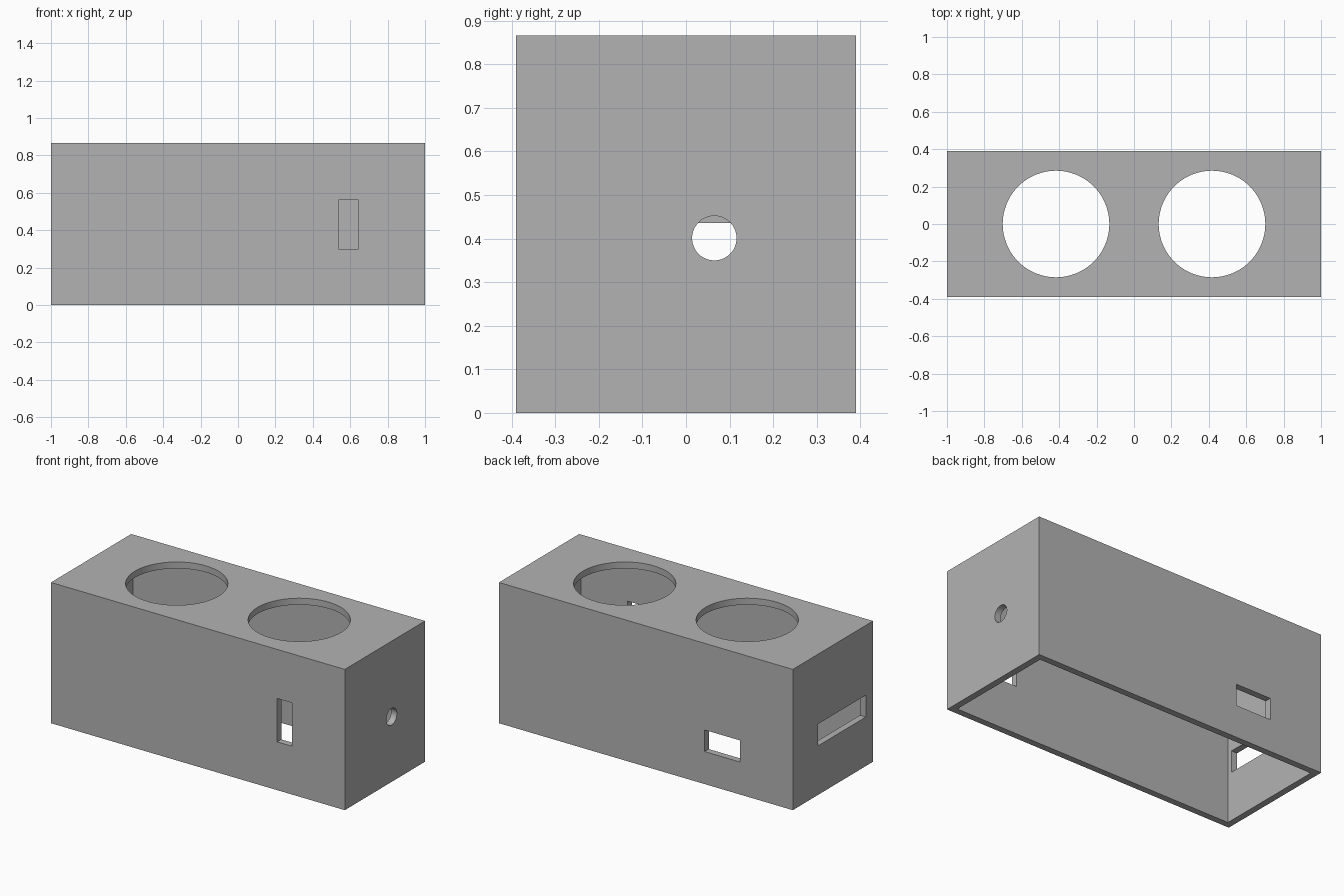
import bpy
import math

if "Cube" in bpy.data.objects:
    bpy.data.objects.remove(bpy.data.objects["Cube"])

HALF_X, HALF_Y, HEIGHT, WALL = 1.0, 0.39, 0.866, 0.04

# Single plain grey
grey = bpy.data.materials.new("plain_grey")
grey.use_nodes = True
colour = (0.45, 0.45, 0.45, 1)
grey.diffuse_color = colour
grey.node_tree.nodes["Principled BSDF"].inputs["Base Color"].default_value = colour


def block(name, low, high):
    """Box spanning two opposite corners."""
    centre = [(a + b) / 2 for a, b in zip(low, high)]
    bpy.ops.mesh.primitive_cube_add(size=1, location=centre)
    obj = bpy.context.object
    obj.name = name
    obj.scale = [b - a for a, b in zip(low, high)]
    bpy.ops.object.transform_apply(location=True, rotation=True, scale=True)
    obj.data.materials.append(grey)
    return obj


def drill(name, radius, centre, rotation=(0, 0, 0)):
    """Short cylinder that passes through one wall."""
    bpy.ops.mesh.primitive_cylinder_add(vertices=96, radius=radius, depth=4 * WALL,
                                        location=centre, rotation=rotation)
    obj = bpy.context.object
    obj.name = name
    obj.data.materials.append(grey)
    return obj


# Outer housing
housing = block("housing", (-HALF_X, -HALF_Y, 0), (HALF_X, HALF_Y, HEIGHT))

# Hollow inside, open at the bottom
cutters = [block("cavity_cutter", (-HALF_X + WALL, -HALF_Y + WALL, -0.1),
                 (HALF_X - WALL, HALF_Y - WALL, HEIGHT - WALL))]

# Two large round openings in the top
for side in (-1, 1):
    cutters.append(drill("top_opening_cutter", 0.285, (side * 0.417, 0, HEIGHT)))

# Small round cable hole in the left end
cutters.append(drill("cable_hole_cutter", 0.051, (HALF_X, 0.065, 0.401),
                     (0, math.pi / 2, 0)))

# Rectangular slots: front, back and right end
cutters += [
    block("front_slot_cutter", (0.54, -HALF_Y - WALL, 0.297), (0.642, -HALF_Y + 2 * WALL, 0.564)),
    block("back_slot_cutter", (-0.64, HALF_Y - 2 * WALL, 0.2), (-0.4, HALF_Y + WALL, 0.333)),
    block("end_slot_cutter", (-HALF_X - WALL, -0.32, 0.302), (-HALF_X + 2 * WALL, 0.147, 0.436)),
]

# Cut every opening, then discard the cutters
bpy.context.view_layer.objects.active = housing
for cutter in cutters:
    cutter.hide_render = True
    cut = housing.modifiers.new(cutter.name, "BOOLEAN")
    cut.operation = "DIFFERENCE"
    cut.solver = "EXACT"
    cut.object = cutter
    bpy.ops.object.modifier_apply(modifier=cut.name)
    bpy.data.objects.remove(cutter)

# Smooth hole walls, sharp box edges
bpy.ops.object.select_all(action="DESELECT")
housing.select_set(True)
bpy.ops.object.shade_smooth_by_angle(angle=math.radians(30))
